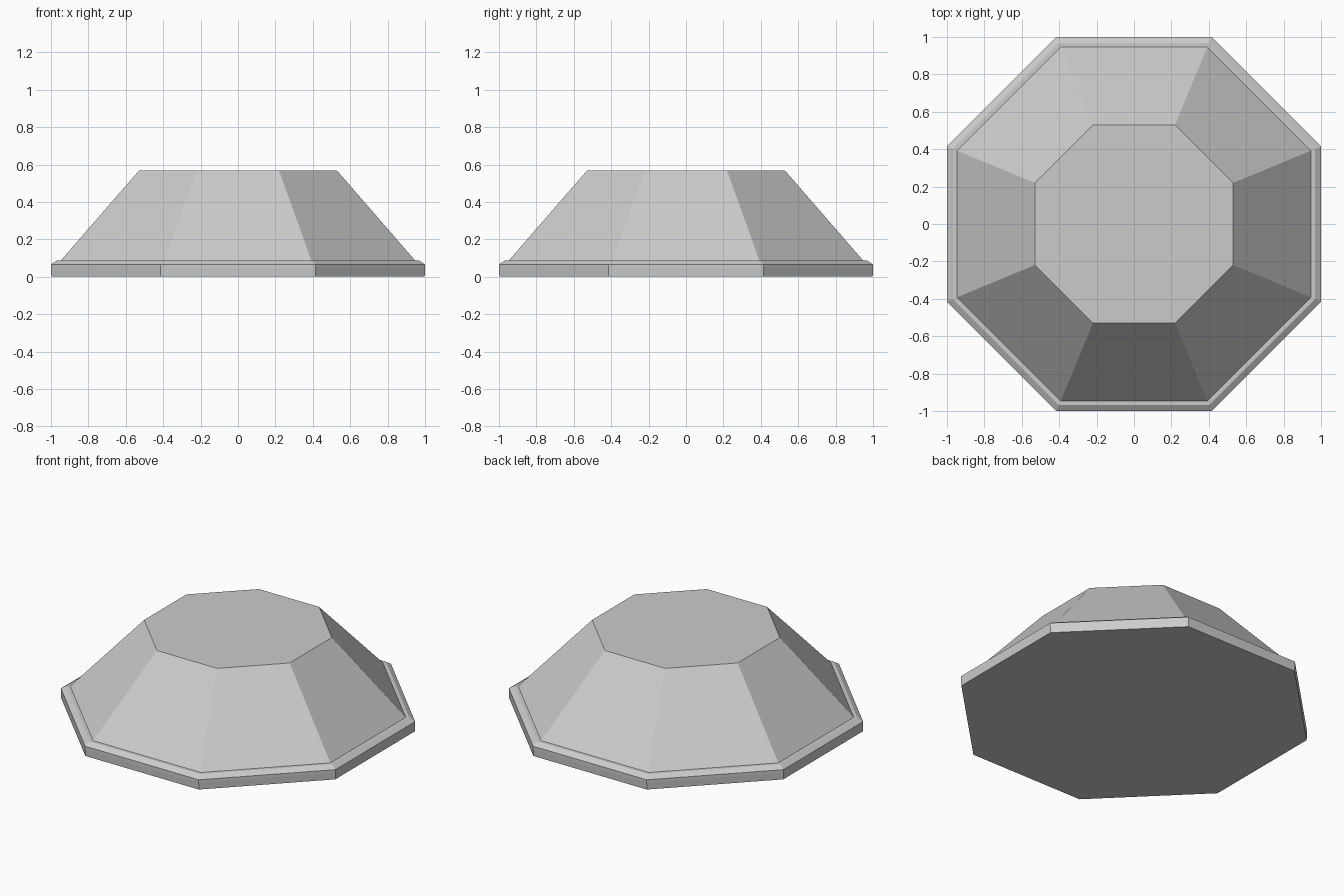
import bpy
import bmesh
import math

if "Cube" in bpy.data.objects:
    bpy.data.objects.remove(bpy.data.objects["Cube"])

SIDES = 8

# One plain grey for everything
grey = bpy.data.materials.new("light grey")
grey.diffuse_color = (0.6, 0.6, 0.6, 1)
grey.use_nodes = True
grey.node_tree.nodes["Principled BSDF"].inputs["Base Color"].default_value = grey.diffuse_color


def octagon_stack(name, profile):
    """Closed eight-sided solid from (flat-side distance, height) pairs."""
    bm = bmesh.new()
    rings = []
    for dist, z in profile:
        r = dist / math.cos(math.pi / SIDES)
        angles = [(i + 0.5) * math.tau / SIDES for i in range(SIDES)]
        rings.append([bm.verts.new((r * math.cos(a), r * math.sin(a), z)) for a in angles])
    for low, high in zip(rings, rings[1:]):
        for i in range(SIDES):
            j = (i + 1) % SIDES
            bm.faces.new((low[i], low[j], high[j], high[i]))
    bm.faces.new(rings[0][::-1])
    bm.faces.new(rings[-1])
    mesh = bpy.data.meshes.new(name)
    bm.to_mesh(mesh)
    bm.free()
    mesh.materials.append(grey)
    obj = bpy.data.objects.new(name, mesh)
    bpy.context.collection.objects.link(obj)
    return obj


# Base plate with chamfered rim and flat ledge, rising into the sloped body
octagon_stack("octagonal_base", [
    (0.998, 0.0), (1.0, 0.045), (1.0, 0.065),
    (0.968, 0.087), (0.947, 0.087), (0.53, 0.567),
])
